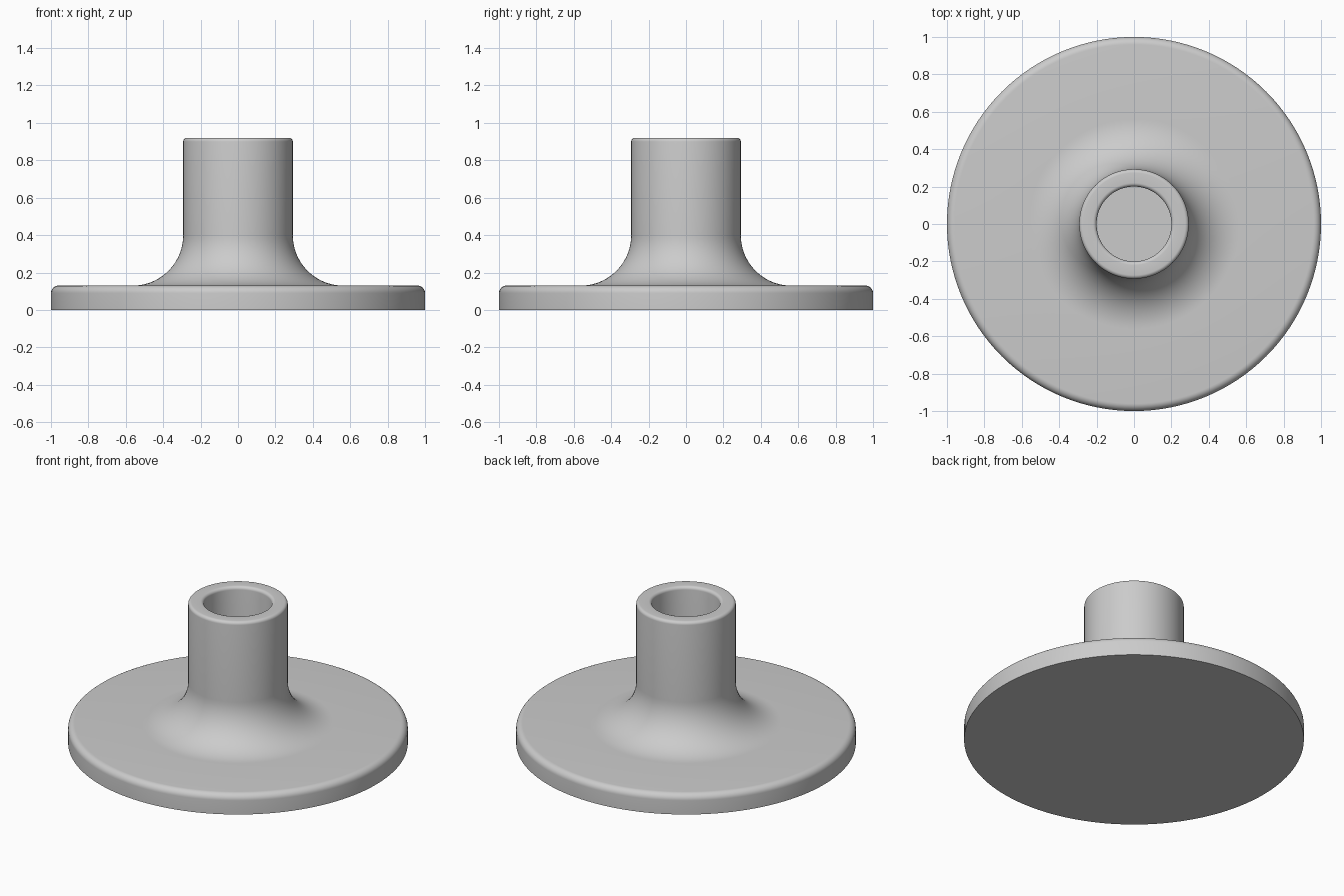
import bpy
import bmesh
from math import cos, sin, radians, pi
from mathutils import Matrix, Vector

cube = bpy.data.objects.get("Cube")
if cube:
    bpy.data.objects.remove(cube, do_unlink=True)

SEGMENTS = 128
BASE_R, BASE_H = 1.0, 0.13
TUBE_R, TUBE_H = 0.293, 0.92
BORE_R, BORE_FLOOR = 0.20, 0.13
FILLET, EDGE, RIM = 0.27, 0.04, 0.02

grey = bpy.data.materials.new("plain grey")
grey.use_nodes = True
colour = (0.6, 0.6, 0.6, 1)
grey.diffuse_color = colour
grey.node_tree.nodes["Principled BSDF"].inputs["Base Color"].default_value = colour


def arc(r, z, radius, start, end, steps):
    """Points of an arc around (r, z), angles in degrees."""
    angles = [radians(start + (end - start) * i / steps) for i in range(steps + 1)]
    return [(r + radius * cos(a), z + radius * sin(a)) for a in angles]


# Half profile: underside, rounded flange, fillet, tube, rim and blind bore
profile = [(0, 0), (BASE_R, 0)]
profile += arc(BASE_R - EDGE, BASE_H - EDGE, EDGE, 0, 90, 8)
profile += arc(TUBE_R + FILLET, BASE_H + FILLET, FILLET, 270, 180, 20)
profile += arc(TUBE_R - RIM, TUBE_H - RIM, RIM, 0, 90, 6)
profile += arc(BORE_R + RIM, TUBE_H - RIM, RIM, 90, 180, 6)
profile += [(BORE_R, BORE_FLOOR), (0, BORE_FLOOR)]

# Revolve the profile around the vertical axis
bm = bmesh.new()
verts = [bm.verts.new((r, 0, z)) for r, z in profile]
edges = [bm.edges.new(pair) for pair in zip(verts, verts[1:])]
bmesh.ops.spin(bm, geom=verts + edges, cent=(0, 0, 0), axis=(0, 0, 1),
               angle=2 * pi, steps=SEGMENTS, use_merge=True)
bmesh.ops.remove_doubles(bm, verts=bm.verts, dist=0.0001)
bmesh.ops.recalc_face_normals(bm, faces=bm.faces)

mesh = bpy.data.meshes.new("flanged_socket")
bm.to_mesh(mesh)
bm.free()
mesh.materials.append(grey)
socket = bpy.data.objects.new("flanged_socket", mesh)
bpy.context.collection.objects.link(socket)

# Smooth shading with crisp corners
bpy.ops.object.select_all(action="DESELECT")
socket.select_set(True)
bpy.context.view_layer.objects.active = socket
bpy.ops.object.shade_smooth_by_angle(angle=radians(35))
